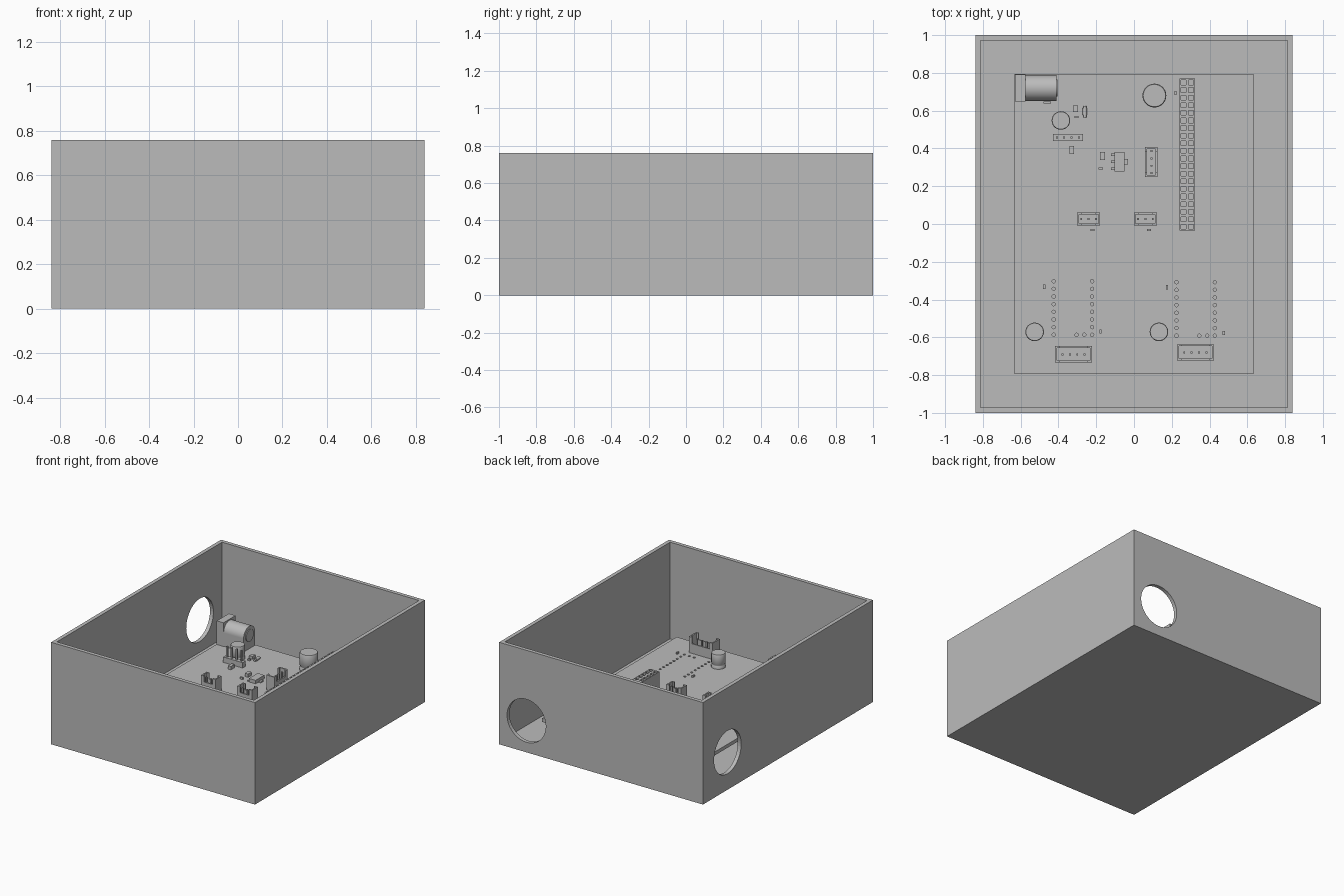
import bpy
import bmesh
import math
from mathutils import Matrix, Vector

if "Cube" in bpy.data.objects:
    bpy.data.objects.remove(bpy.data.objects["Cube"], do_unlink=True)

# One plain grey for everything
grey = bpy.data.materials.new("plain grey")
grey.use_nodes = True
grey.diffuse_color = (0.5, 0.5, 0.5, 1)
grey.node_tree.nodes["Principled BSDF"].inputs["Base Color"].default_value = (0.5, 0.5, 0.5, 1)

WALL = 0.04
TOP = 0.76
DECK = 0.17          # upper surface of the circuit board
PITCH = 0.0405


def box(bm, x, y, z, sx, sy, sz):
    """Box centred on x and y, resting on z."""
    m = Matrix.Translation((x, y, z + sz / 2)) @ Matrix.Diagonal((sx, sy, sz, 1))
    bmesh.ops.create_cube(bm, size=1, matrix=m)


def tube(bm, centre, r, length, axis="Z", sides=32):
    turn = {"X": Matrix.Rotation(math.pi / 2, 4, "Y"),
            "Y": Matrix.Rotation(math.pi / 2, 4, "X"), "Z": Matrix()}[axis]
    bmesh.ops.create_cone(bm, cap_ends=True, segments=sides, radius1=r, radius2=r,
                          depth=length, matrix=Matrix.Translation(centre) @ turn)


def finish(bm, name, smooth=False):
    bmesh.ops.recalc_face_normals(bm, faces=bm.faces)
    me = bpy.data.meshes.new(name)
    bm.to_mesh(me)
    bm.free()
    me.materials.append(grey)
    ob = bpy.data.objects.new(name, me)
    bpy.context.collection.objects.link(ob)
    if smooth:
        bpy.ops.object.select_all(action="DESELECT")
        ob.select_set(True)
        bpy.context.view_layer.objects.active = ob
        bpy.ops.object.shade_smooth_by_angle(angle=math.radians(35))
    return ob


def cut(ob, bm, name):
    cutter = finish(bm, name)
    cutter.hide_render = True
    mod = ob.modifiers.new("cut", "BOOLEAN")
    mod.operation = "DIFFERENCE"
    mod.solver = "EXACT"
    mod.object = cutter
    bpy.context.view_layer.objects.active = ob
    bpy.ops.object.modifier_apply(modifier=mod.name)
    bpy.data.objects.remove(cutter, do_unlink=True)


# Open case with two round cable holes
bm = bmesh.new()
box(bm, 0, 0, 0, 1.68, 2, TOP)
lid = max(bm.faces, key=lambda f: f.calc_center_median().z)
bmesh.ops.inset_region(bm, faces=[lid], thickness=WALL)
well = bmesh.ops.extrude_discrete_faces(bm, faces=[lid])["faces"][0]
bmesh.ops.translate(bm, verts=well.verts, vec=(0, 0, WALL - TOP))
case = finish(bm, "case")
bm = bmesh.new()
tube(bm, (-0.82, 0.71, 0.28), 0.16, 0.12, "X", 48)
tube(bm, (0.615, 0.98, 0.235), 0.16, 0.12, "Y", 48)
cut(case, bm, "cable_hole_cutter")

# Circuit board with rows of drilled holes for two plug-in modules
bm = bmesh.new()
box(bm, 0, 0, DECK - 0.026, 1.264, 1.587, 0.026)
board = finish(bm, "circuit_board")
bm = bmesh.new()
for x0, y0 in ((-0.425, -0.303), (0.225, -0.308)):
    spots = [(x, y0 - i * PITCH) for x in (x0, x0 + 0.203) for i in range(8)]
    spots += [(x0 + d, y0 - 7 * PITCH) for d in (0.121, 0.162)]
    for x, y in spots:
        tube(bm, (x, y, DECK), 0.009, 0.1, sides=12)
cut(board, bm, "drill_cutter")

# Power jack: square collar, round-topped barrel, slightly raised end
bm = bmesh.new()
box(bm, -0.602, 0.72, DECK, 0.055, 0.143, 0.176)
tube(bm, (-0.493, 0.72, DECK + 0.1), 0.068, 0.165, "X", 40)
box(bm, -0.493, 0.72, DECK, 0.165, 0.136, 0.1)
tube(bm, (-0.409, 0.72, DECK + 0.1), 0.045, 0.008, "X")
finish(bm, "power_jack", True)


def capacitor(name, x, y, r, h):
    """Can turned from a profile with a crimped neck and a rounded rim."""
    profile = [(0, 0), (r, 0), (r, h * 0.15), (r * 0.93, h * 0.2), (r * 0.93, h * 0.25),
               (r, h * 0.3), (r, h * 0.95), (r * 0.94, h), (0, h)]
    bm = bmesh.new()
    vs = [bm.verts.new((x + a, y, DECK + b)) for a, b in profile]
    es = [bm.edges.new(p) for p in zip(vs, vs[1:])]
    bmesh.ops.spin(bm, geom=vs + es, cent=(x, y, 0), axis=(0, 0, 1),
                   angle=math.tau, steps=32)
    bmesh.ops.remove_doubles(bm, verts=bm.verts, dist=0.0001)
    finish(bm, name, True)


capacitor("large_capacitor", 0.108, 0.68, 0.063, 0.13)
for i, (x, y) in enumerate(((-0.387, 0.548), (-0.526, -0.571), (0.132, -0.571))):
    capacitor(f"small_capacitor_{i + 1}", x, y, 0.049, 0.105)


def shroud(name, x, y, length, width, h, pins, upright=False):
    """Pin socket: floor, tall ends with corner returns, low long walls, pins."""
    t = 0.01
    bm = bmesh.new()
    box(bm, 0, 0, DECK, length, width, 0.02)
    for s in (-1, 1):
        box(bm, s * (length - t) / 2, 0, DECK, t, width, h)
        box(bm, 0, s * (width - t) / 2, DECK, length, t, h * 0.6)
        for k in (-1, 1):
            box(bm, s * (length / 2 - 0.0125), k * (width - t) / 2, DECK, 0.025, t, h)
    for i in range(pins):
        box(bm, (i - (pins - 1) / 2) * PITCH * 0.97, 0, DECK, 0.01, 0.01, h * 0.8)
    turn = Matrix.Rotation(math.pi / 2 if upright else 0, 4, "Z")
    bmesh.ops.transform(bm, matrix=Matrix.Translation((x, y, 0)) @ turn, verts=bm.verts)
    finish(bm, name)


shroud("sensor_socket_right", -0.24, 0.026, 0.122, 0.068, 0.11, 3)
shroud("sensor_socket_left", 0.06, 0.026, 0.122, 0.068, 0.11, 3)
shroud("display_socket", 0.092, 0.328, 0.158, 0.066, 0.11, 4, True)
shroud("motor_socket_right", -0.32, -0.69, 0.195, 0.086, 0.12, 4)
shroud("motor_socket_left", 0.325, -0.68, 0.195, 0.086, 0.12, 4)

# Long double-row socket strip with recessed contacts
bm = bmesh.new()
bmesh.ops.create_grid(bm, x_segments=2, y_segments=20, size=0.5,
                      matrix=Matrix.Translation((0.282, 0.367, DECK + 0.136))
                      @ Matrix.Diagonal((0.08, 0.805, 1, 1)))
cells = list(bm.faces)
rim = [e for e in bm.edges if e.is_boundary]
skirt = bmesh.ops.extrude_edge_only(bm, edges=rim)["geom"]
bmesh.ops.translate(bm, verts=[g for g in skirt if isinstance(g, bmesh.types.BMVert)],
                    vec=(0, 0, -0.136))
bmesh.ops.inset_individual(bm, faces=cells, thickness=0.011)
for f in bmesh.ops.extrude_discrete_faces(bm, faces=cells)["faces"]:
    bmesh.ops.translate(bm, verts=f.verts, vec=Vector((0, 0, -0.05)))
finish(bm, "socket_strip")

# Four-pin header standing on the board
bm = bmesh.new()
box(bm, -0.35, 0.458, DECK, 0.16, 0.036, 0.04)
for i in range(4):
    box(bm, -0.35 + (i - 1.5) * 0.039, 0.458, DECK, 0.011, 0.011, 0.12)
finish(bm, "pin_header")

# Voltage regulator with its tab and three legs
bm = bmesh.new()
box(bm, -0.077, 0.33, DECK + 0.003, 0.055, 0.103, 0.026)
box(bm, -0.042, 0.33, DECK, 0.018, 0.03, 0.008)
for s in (-1, 0, 1):
    box(bm, -0.112, 0.33 + s * 0.037, DECK, 0.018, 0.012, 0.008)
finish(bm, "regulator")

# Small surface chips: x, y, size along x, size along y
chips = ((-0.31, 0.61, 0.028, 0.035), (-0.33, 0.392, 0.024, 0.043),
         (-0.167, 0.36, 0.026, 0.042), (-0.46, 0.643, 0.04, 0.012),
         (-0.305, 0.566, 0.02, 0.011), (-0.175, 0.294, 0.024, 0.012),
         (0.22, 0.693, 0.01, 0.02), (-0.22, -0.032, 0.02, 0.01),
         (0.08, -0.032, 0.02, 0.01), (-0.475, -0.332, 0.011, 0.022),
         (0.175, -0.335, 0.011, 0.022), (-0.178, -0.57, 0.011, 0.022),
         (0.475, -0.577, 0.011, 0.022))
for i, (x, y, sx, sy) in enumerate(chips):
    bm = bmesh.new()
    box(bm, x, y, DECK, sx, sy, min(0.025, max(sx, sy) * 0.6))
    finish(bm, f"chip_{i + 1}")

# Rounded diode lying along y
bm = bmesh.new()
tube(bm, (-0.26, 0.595, DECK + 0.012), 0.012, 0.036, "Y", 16)
for s in (-1, 1):
    tube(bm, (-0.26, 0.595 + s * 0.024, DECK + 0.012), 0.008, 0.012, "Y", 16)
finish(bm, "diode", True)
